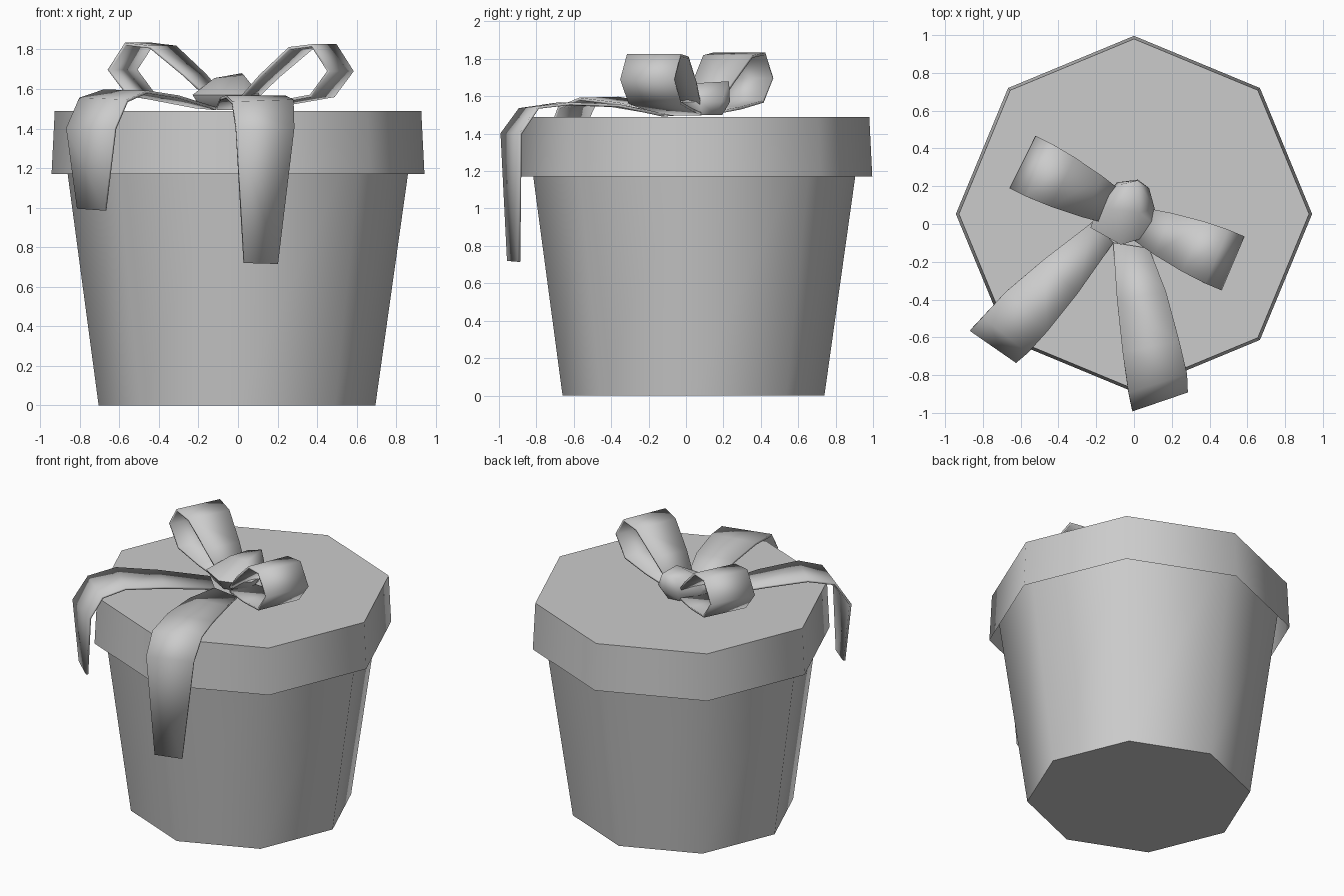
import bpy, bmesh, math
from mathutils import Vector

if "Cube" in bpy.data.objects:
    bpy.data.objects.remove(bpy.data.objects["Cube"])


def finish(name, bm, angle=50, thickness=0):
    bmesh.ops.recalc_face_normals(bm, faces=bm.faces)
    me = bpy.data.meshes.new(name)
    bm.to_mesh(me)
    bm.free()
    ob = bpy.data.objects.new(name, me)
    bpy.context.collection.objects.link(ob)
    if thickness:
        mod = ob.modifiers.new("thickness", "SOLIDIFY")
        mod.thickness = thickness
        mod.offset = 0
    bpy.ops.object.select_all(action="DESELECT")
    ob.select_set(True)
    bpy.context.view_layer.objects.active = ob
    bpy.ops.object.shade_smooth_by_angle(angle=math.radians(angle))
    return ob


def octagon_tub(name, low, high, cap_low):
    """Tapered eight-sided wall, closed at one end; low/high = (x, y, z, radius)."""
    bm = bmesh.new()
    rings = []
    for x, y, z, r in (low, high):
        rings.append([bm.verts.new((x + r * math.cos(i * math.pi / 4),
                                    y + r * math.sin(i * math.pi / 4), z)) for i in range(8)])
    a, b = rings
    for i in range(8):
        j = (i + 1) % 8
        bm.faces.new((a[i], a[j], b[j], b[i]))
    cap = bm.faces.new(a[::-1] if cap_low else b)
    ob = finish(name, bm)
    # open shells: make sure the normals face outward
    end = ob.data.polygons[8]
    if (end.normal.z < 0) != cap_low:
        ob.data.flip_normals()
    return ob


def ribbon(name, rows):
    """Strip of quads between pairs of edge points."""
    bm = bmesh.new()
    pairs = [[bm.verts.new(p) for p in row] for row in rows]
    for (a, b), (c, d) in zip(pairs, pairs[1:]):
        bm.faces.new((a, b, d, c))
    return finish(name, bm, 50, 0.015)


def bow_loop(name, start, direction, scale, lift):
    # distance from the knot, height, ribbon width
    profile = [(0.0, 1.505, 0.18), (0.22, 1.53, 0.25), (0.43, 1.565, 0.30),
               (0.53, 1.69, 0.31), (0.44, 1.82, 0.31), (0.31, 1.805, 0.29),
               (0.14, 1.665, 0.24), (0.0, 1.53, 0.18)]
    d = Vector(direction).normalized()
    side = Vector((-d.y, d.x, 0))
    rows = []
    for dist, z, w in profile:
        c = Vector(start) + d * dist * scale
        c.z = z + lift
        rows.append((c + side * w / 2, c - side * w / 2))
    return ribbon(name, rows)


# Box and overhanging lid
octagon_tub("box", (-0.005, 0.04, 0, 0.70), (0, 0.045, 1.42, 0.895), True)
octagon_tub("lid", (0, 0.053, 1.17, 0.943), (0, 0.053, 1.488, 0.927), False)

# Bow loops
bow_loop("bow_loop_right", (0.03, 0.0, 0), (0.45, -0.19, 0), 1.0, 0)
bow_loop("bow_loop_left", (-0.09, 0.08, 0), (-0.498, 0.247, 0), 1.04, 0.007)

# Ribbon tails draped over the lid edge
ribbon("tail_right", [
    ((-0.11, -0.10, 1.50), (0.08, -0.13, 1.50)),
    ((-0.09, -0.40, 1.55), (0.17, -0.36, 1.55)),
    ((-0.06, -0.68, 1.56), (0.24, -0.62, 1.56)),
    ((-0.03, -0.89, 1.53), (0.28, -0.79, 1.54)),
    ((-0.01, -0.985, 1.40), (0.283, -0.885, 1.40)),
    ((0.03, -0.95, 0.72), (0.20, -0.893, 0.715))])
ribbon("tail_left", [
    ((-0.22, 0.01, 1.51), (-0.11, -0.10, 1.50)),
    ((-0.48, -0.19, 1.56), (-0.30, -0.37, 1.56)),
    ((-0.68, -0.36, 1.59), (-0.46, -0.57, 1.585)),
    ((-0.80, -0.49, 1.55), (-0.56, -0.68, 1.54)),
    ((-0.865, -0.56, 1.40), (-0.62, -0.73, 1.40)),
    ((-0.81, -0.57, 0.995), (-0.67, -0.69, 0.985))])

# Central knot
bm = bmesh.new()
outline = [(-0.23, -0.02), (-0.07, -0.11), (0.03, -0.08), (0.11, 0.0),
           (0.11, 0.08), (0.08, 0.19), (0.02, 0.235), (-0.09, 0.22), (-0.19, 0.1)]
for x, y in outline:
    bm.verts.new((x, y, 1.57))
    bm.verts.new((-0.05 + (x + 0.05) * 0.75, 0.07 + (y - 0.07) * 0.75, 1.5))
for p in [(-0.12, 0.08, 1.655), (0.03, 0.06, 1.67), (-0.07, 0.21, 1.66), (0.02, 0.23, 1.68)]:
    bm.verts.new(p)
hull = bmesh.ops.convex_hull(bm, input=bm.verts)
finish("knot", bm, 60)
